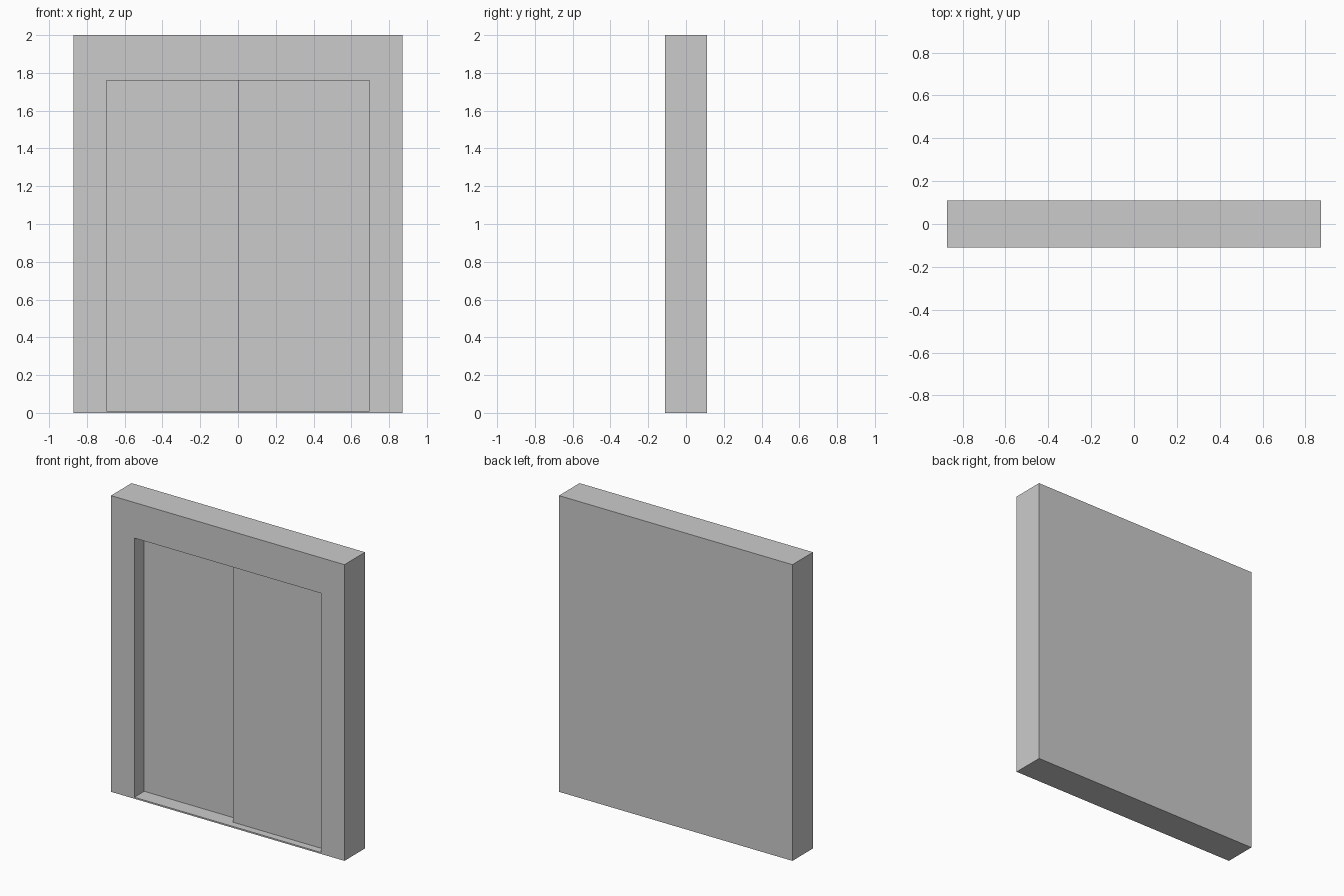
import bpy
import bmesh
from mathutils import Vector

if "Cube" in bpy.data.objects:
    bpy.data.objects.remove(bpy.data.objects["Cube"])


def box(name, lo, hi):
    """Axis-aligned box between two corners."""
    lo, hi = Vector(lo), Vector(hi)
    bm = bmesh.new()
    bmesh.ops.create_cube(bm, size=1)
    for v in bm.verts:
        v.co = Vector((lo[i] + (v.co[i] + 0.5) * (hi[i] - lo[i]) for i in range(3)))
    mesh = bpy.data.meshes.new(name)
    bm.to_mesh(mesh)
    bm.free()
    ob = bpy.data.objects.new(name, mesh)
    bpy.context.collection.objects.link(ob)
    return ob


W, D, H = 0.872, 0.11, 2.0           # half width, half depth, height
OPEN, SILL, TOP = 0.697, 0.01, 1.76  # doorway half width, bottom, top
BACK = 0.04                          # back of the recess

# Surround with a closed back and a recessed doorway
frame = box("door_frame", (-W, -D, 0), (W, D, H))
cutter = box("doorway_cutter", (-OPEN, -D - 0.1, SILL), (OPEN, BACK, TOP))
cutter.hide_render = True
cutter.hide_viewport = False
cutter.display_type = 'WIRE'
mod = frame.modifiers.new("doorway", 'BOOLEAN')
mod.operation = 'DIFFERENCE'
mod.solver = 'EXACT'
mod.object = cutter

# Apply the cut and discard the cutter
bpy.context.view_layer.objects.active = frame
frame.select_set(True)
bpy.ops.object.modifier_apply(modifier=mod.name)
bpy.data.objects.remove(cutter, do_unlink=True)

# Sliding panels: the left one sits deeper than the right one
for name, x0, x1, front in (("left_door", -OPEN, 0.003, -0.005),
                            ("right_door", 0.003, OPEN, -0.06)):
    box(name, (x0, front, SILL), (x1, BACK, TOP))
